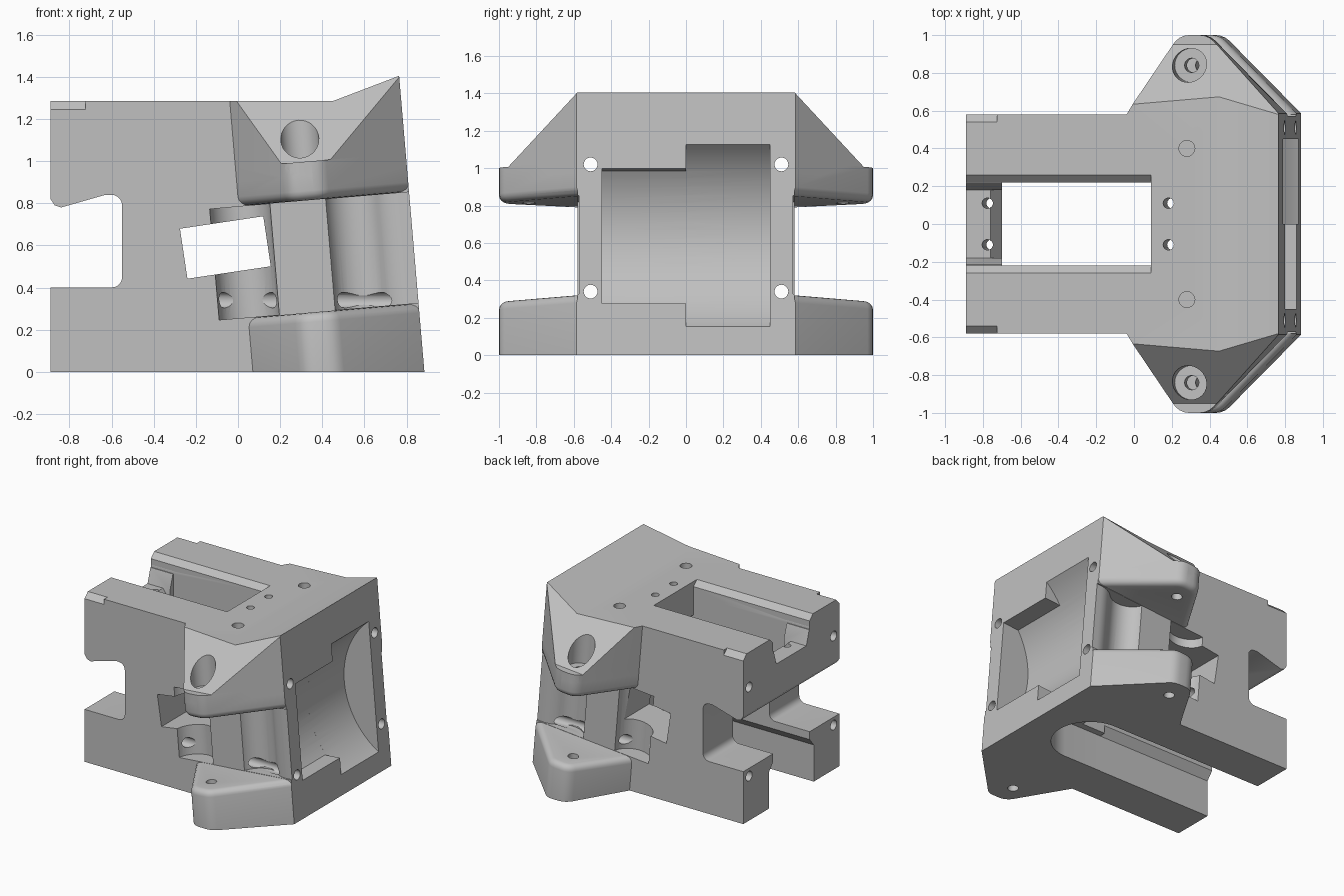
import bpy, bmesh
from math import sin, cos, radians
from mathutils import Vector

if "Cube" in bpy.data.objects:
    bpy.data.objects.remove(bpy.data.objects["Cube"])

TILT = 0.0854  # lean of the flanges and the right-hand face
TONE = (0.53, 0.53, 0.53, 1)

grey = bpy.data.materials.new("grey_plastic")
grey.use_nodes = True
grey.diffuse_color = TONE
grey.node_tree.nodes["Principled BSDF"].inputs["Base Color"].default_value = TONE


def lean(v):
    return Vector((v.x - TILT * v.z, v.y, v.z + TILT * v.x))


def prism_mesh(pts, axis, a, b, tilted=False, bevel_at=None):
    """Extrude a closed 2D outline along an axis, optionally leaning and with one rounded rim."""
    place = {"x": lambda p, t: Vector((t, p[0], p[1])),
             "y": lambda p, t: Vector((p[0], t, p[1])),
             "z": lambda p, t: Vector((p[0], p[1], t))}[axis]
    bm = bmesh.new()
    ends = [[bm.verts.new(place(p, t)) for p in pts] for t in (a, b)]
    n = len(pts)
    for ring in ends:
        bm.faces.new(ring)
    for i in range(n):
        j = (i + 1) % n
        bm.faces.new((ends[0][i], ends[0][j], ends[1][j], ends[1][i]))
    bmesh.ops.recalc_face_normals(bm, faces=bm.faces[:])
    if bevel_at is not None:
        rim = [e for e in bm.edges if all(abs(v.co.z - bevel_at) < 1e-5 for v in e.verts)]
        bmesh.ops.bevel(bm, geom=rim, offset=0.045, segments=4, profile=0.5, affect="EDGES")
    if tilted:
        for v in bm.verts:
            v.co = lean(v.co)
    return bm


def to_object(name, bm):
    bmesh.ops.recalc_face_normals(bm, faces=bm.faces[:])
    me = bpy.data.meshes.new(name)
    bm.to_mesh(me)
    bm.free()
    me.materials.append(grey)
    ob = bpy.data.objects.new(name, me)
    bpy.context.collection.objects.link(ob)
    return ob


def combine(target, other, op):
    mod = target.modifiers.new("bool", "BOOLEAN")
    mod.operation, mod.object, mod.solver = op, other, "EXACT"
    bpy.context.view_layer.objects.active = target
    bpy.ops.object.modifier_apply(modifier=mod.name)
    bpy.data.objects.remove(other)


def cut(pts, axis, a, b, **kw):
    combine(body, to_object("cutter", prism_mesh(pts, axis, a, b, **kw)), "DIFFERENCE")


def arc(cx, cy, r, start=0, end=360, n=32):
    full = end - start == 360
    return [(cx + r * cos(radians(start + (end - start) * i / n)),
             cy + r * sin(radians(start + (end - start) * i / n)))
            for i in range(n if full else n + 1)]


def rect(x0, x1, y0, y1):
    return [(x0, y0), (x1, y0), (x1, y1), (x0, y1)]


def mirrored(half):
    return half + [(-y, z) for y, z in reversed(half)]


# Core block
body = to_object("mount_body", prism_mesh(rect(-1, 1, -0.58, 0.58), "z", -0.1, 1.6))

# Mounting flanges: one leaning plan shape used low and high
edge = ([(0.07, 0.58)] + arc(0.375, 0.9, 0.1, 150, 90, 4)
        + arc(0.43, 0.9, 0.1, 90, 45, 3) + [(0.886, 0.578)])
plan = edge + [(x, -y) for x, y in reversed(edge)]
lower = to_object("lower_flange", prism_mesh(plan, "z", -0.3, 0.25, tilted=True, bevel_at=0.25))
rim = to_object("upper_flange_rim", prism_mesh(plan, "z", 0.78, 0.963, tilted=True, bevel_at=0.78))
bm = prism_mesh(plan, "z", 0.9, 1.7, tilted=True)
for side in (1, -1):
    bmesh.ops.bisect_plane(bm, geom=bm.verts[:] + bm.edges[:] + bm.faces[:],
                           plane_co=(0.765, side * 0.58, 1.405),
                           plane_no=(-TILT, side, 1), clear_outer=True)
    bmesh.ops.holes_fill(bm, edges=[e for e in bm.edges if e.is_boundary])
slope = to_object("upper_flange_slope", bm)
for part in (lower, rim, slope):
    combine(body, part, "UNION")

# Trim everything to the side outline with the open jaw
outline = ([(-0.89, 0), (0.885, 0), (0.765, 1.405), (0.45, 1.285), (-0.89, 1.285),
            (-0.89, 0.82), (-0.87, 0.79), (-0.84, 0.78)]
           + [(-0.63, 0.84)] + arc(-0.60, 0.79, 0.05, 90, 0, 5)
           + arc(-0.60, 0.45, 0.05, 0, -90, 5) + [(-0.89, 0.40)])
combine(body, to_object("trim", prism_mesh(outline, "y", -1.2, 1.2)), "INTERSECT")

# Central shaft, the hollow under the deck, the chamfered rim, and the notch above the bridge
cut(rect(-0.70, 0.09, -0.22, 0.22), "z", -0.1, 1.6)
cut(rect(0.0, 0.28, 0.1, 1.03), "y", -0.219, 0.219)
cut(mirrored([(0.22, 1.18), (0.22, 1.245), (0.29, 1.315)]), "x", -1, 0.09)
cut(mirrored([(0.18, 1.07), (0.221, 1.2)]), "x", -1, -0.69)
cut([(-0.76, 1.07), (-0.69, 0.97), (-0.69, 1.1), (-0.76, 1.1)], "y", -0.18, 0.18)

# Lower channel between the arms, with a round end under the block
cut(mirrored([(0.27, -0.1), (0.27, 0.28), (0.22, 0.34), (0.22, 0.46)]), "x", -1, 0.08)
cut([(0, -0.268)] + arc(0.4, 0, 0.268, -90, 90, 24) + [(0, 0.268)], "z", -0.1, 0.279)

# Curved wheel well in the right-hand face, shallower in height on one half
cx, cz, r = 1.185, 0.67, 0.605
cut(arc(cx, cz, r, 90, 270, 40) + [(1.3, cz - r), (1.3, cz + r)], "y", 0, 0.45)
cut(arc(cx, cz, r, 148.6, 222, 28) + [(1.3, 0.317), (1.3, 1.042)], "y", -0.45, 0.01)

# Cross window
c, s = cos(radians(8.5)), sin(radians(8.5))
cut([(-0.06 + c * x - s * z, 0.59 + s * x + c * z) for x, z in rect(-0.2, 0.2, -0.12, 0.12)],
    "y", -0.7, 0.7)

# Scoop that swells smoothly back out toward the right-hand face
scoop = (arc(0.62, 0.625, 0.145, 180, 315, 18) + arc(0.839, 0.406, 0.165, 135, 90, 8)[1:]
         + [(1.0, 0.571), (1.0, 0.75), (0.475, 0.75)])

for side in (1, -1):
    # Recesses between the flanges
    cut(arc(0.075, side * 0.60, 0.145), "z", 0.252, 0.778, tilted=True)
    cut([(x, side * y) for x, y in scoop], "z", 0.252, 0.778, tilted=True)
    # Flange screw holes with counterbore
    cut(arc(0.385, side * 0.84, 0.038, n=20), "z", -0.3, 1.5, tilted=True)
    cut(arc(0.385, side * 0.84, 0.09), "z", 0.93, 1.5, tilted=True)
    # Long screw holes from end to end
    for z in (0.34, 1.02):
        cut(arc(side * 0.51, z, 0.037, n=20), "x", -1, 1)
    # Top holes
    cut(arc(0.28, side * 0.4, 0.042, n=20), "z", 1.1, 1.5)
    for x in (0.29, -0.68):
        cut(arc(x, side * 0.11, 0.028, n=16), "z", 0.6, 1.5, tilted=True)
    # Small corner chamfers on the upper arms
    cut([(side * y, z) for y, z in ((0.53, 1.295), (0.6, 1.225), (0.6, 1.3))], "x", -1, -0.725)

bpy.ops.object.select_all(action="DESELECT")
body.select_set(True)
bpy.context.view_layer.objects.active = body
bpy.ops.object.shade_smooth_by_angle(angle=radians(25))
